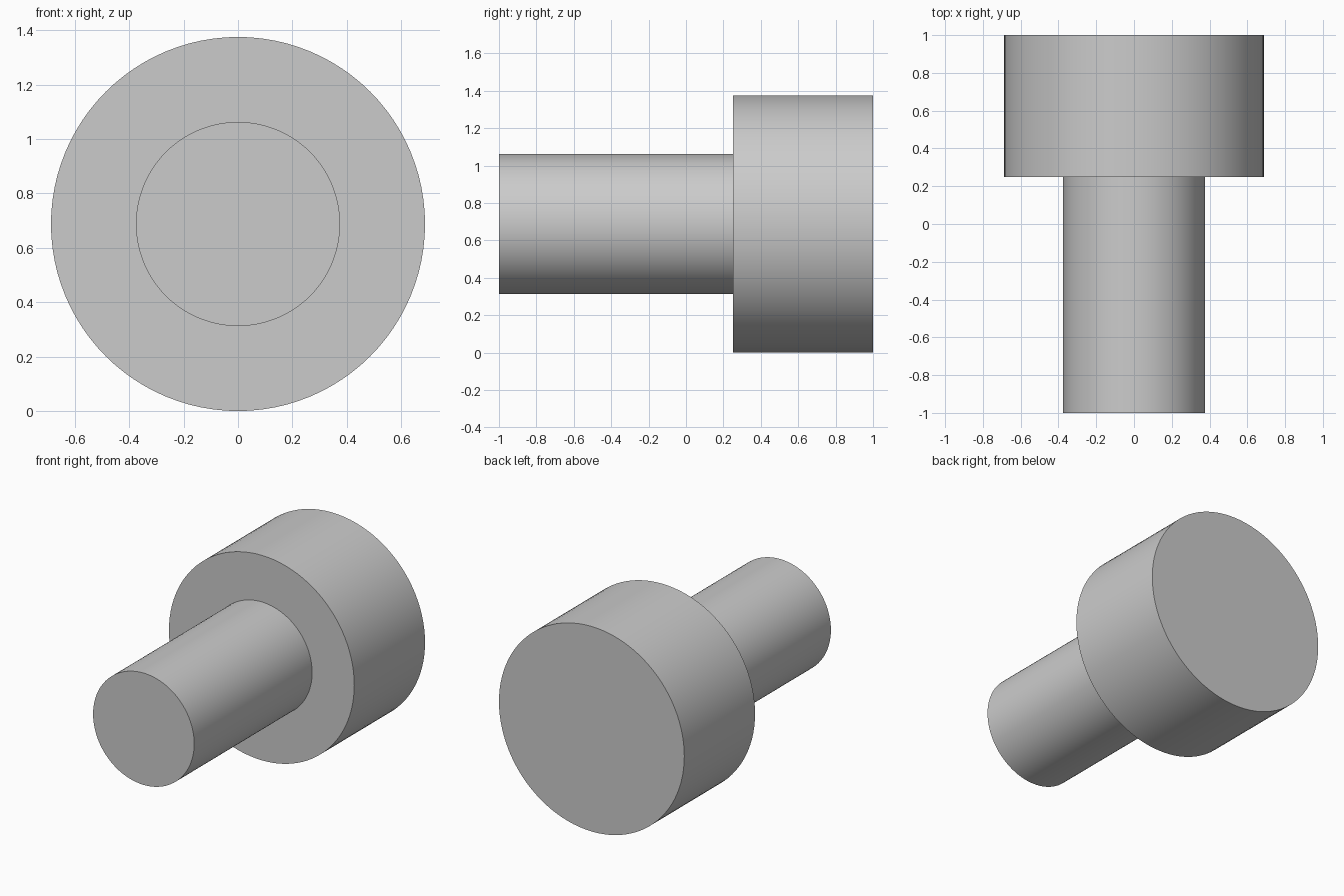
import bpy
import math

cube = bpy.data.objects.get("Cube")
if cube:
    bpy.data.objects.remove(cube, do_unlink=True)

HEAD_RADIUS = 0.6875
SHAFT_RADIUS = 0.375
SHOULDER_Y = 0.25

# One plain grey material
grey = bpy.data.materials.new("plain_grey")
grey.use_nodes = True
colour = (0.6, 0.6, 0.6, 1)
grey.diffuse_color = colour
grey.node_tree.nodes["Principled BSDF"].inputs["Base Color"].default_value = colour

# Stepped pin: half profile (radius, y) spun about the long axis
profile = [(0, -1), (SHAFT_RADIUS, -1), (SHAFT_RADIUS, SHOULDER_Y),
           (HEAD_RADIUS, SHOULDER_Y), (HEAD_RADIUS, 1), (0, 1)]


def lathe(name, points, segments=96):
    """Revolve a profile about the y axis, closing both ends with flat caps."""
    rings = points[1:-1]
    verts, faces = [], []
    for radius, y in rings:
        for i in range(segments):
            a = math.tau * i / segments
            verts.append((radius * math.sin(a), y, HEAD_RADIUS + radius * math.cos(a)))
    for r in range(len(rings) - 1):
        for i in range(segments):
            j = (i + 1) % segments
            a, b = r * segments, (r + 1) * segments
            faces.append((a + i, b + i, b + j, a + j))
    last = (len(rings) - 1) * segments
    faces.append(tuple(range(segments)))
    faces.append(tuple(reversed(range(last, last + segments))))
    mesh = bpy.data.meshes.new(name)
    mesh.from_pydata(verts, [], faces)
    mesh.materials.append(grey)
    obj = bpy.data.objects.new(name, mesh)
    bpy.context.collection.objects.link(obj)
    return obj


pin = lathe("stepped_pin", profile)

# Smooth round walls, sharp rims
bpy.ops.object.select_all(action="DESELECT")
pin.select_set(True)
bpy.context.view_layer.objects.active = pin
bpy.ops.object.shade_smooth_by_angle(angle=math.radians(30))
